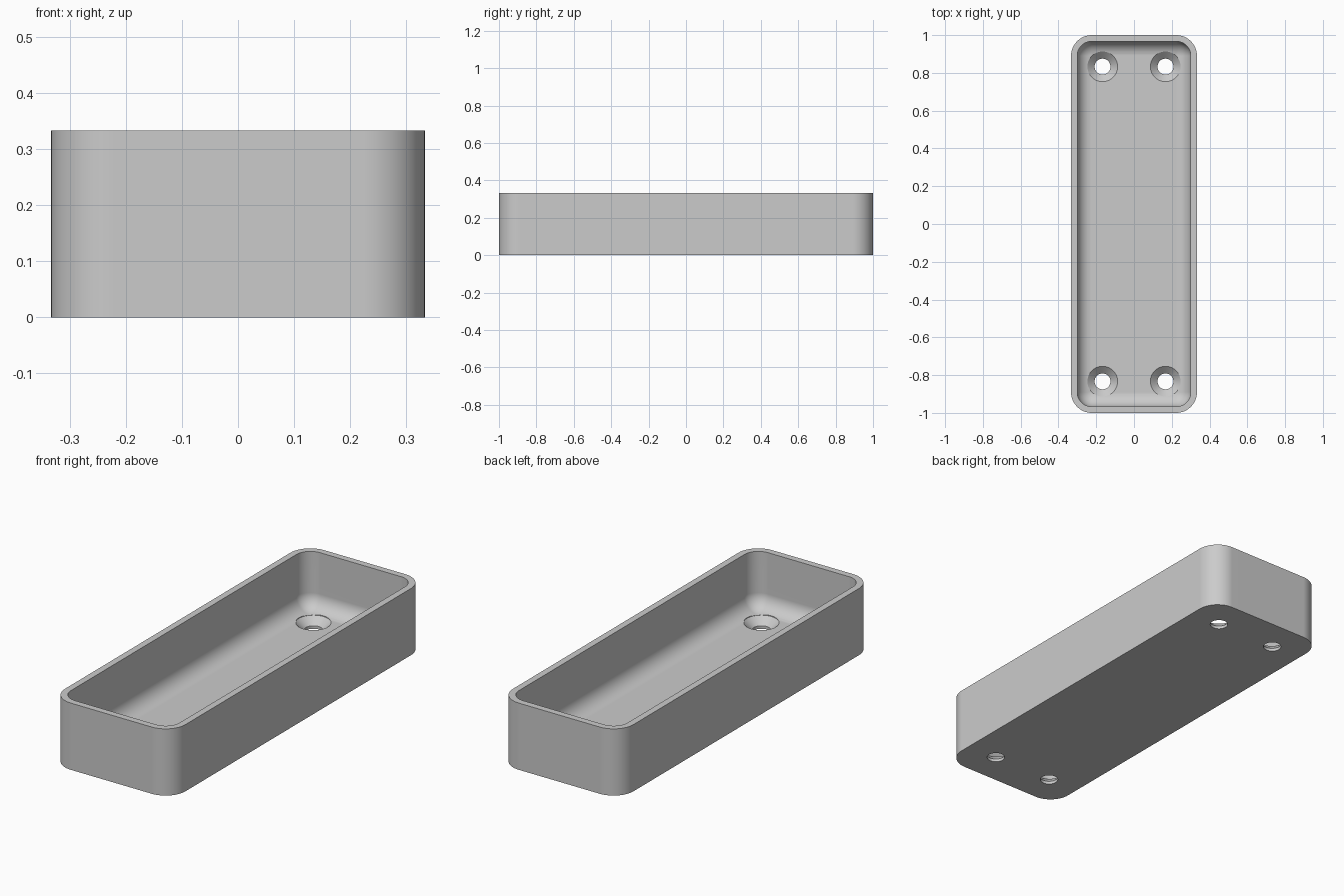
import bpy, bmesh, math

cube = bpy.data.objects.get("Cube")
if cube:
    bpy.data.objects.remove(cube, do_unlink=True)

HALF_X, HALF_Y, HEIGHT = 1 / 3, 1.0, 1 / 3
WALL, FLOOR, CORNER, FILLET = 0.033, 0.05, 0.11, 0.077
CORNER_STEPS, FILLET_STEPS = 12, 10

grey = bpy.data.materials.new("light grey")
grey.use_nodes = True
colour = (0.6, 0.6, 0.6, 1)
grey.diffuse_color = colour
grey.node_tree.nodes["Principled BSDF"].inputs["Base Color"].default_value = colour


def make_object(name, bm):
    bmesh.ops.recalc_face_normals(bm, faces=bm.faces[:])
    mesh = bpy.data.meshes.new(name)
    bm.to_mesh(mesh)
    bm.free()
    obj = bpy.data.objects.new(name, mesh)
    bpy.context.collection.objects.link(obj)
    mesh.materials.append(grey)
    return obj


def loft(bm, rings):
    """Bridge equal rings of points and cap both ends."""
    loops = [[bm.verts.new(p) for p in ring] for ring in rings]
    n = len(loops[0])
    for a, b in zip(loops, loops[1:]):
        for i in range(n):
            j = (i + 1) % n
            bm.faces.new((a[i], a[j], b[j], b[i]))
    bm.faces.new(loops[0])
    bm.faces.new(loops[-1])


def rounded_ring(inset, z):
    """Rounded rectangle, offset inwards from the outer wall."""
    r = max(CORNER - inset, 0.004)
    points = []
    for k, (sx, sy) in enumerate([(1, 1), (-1, 1), (-1, -1), (1, -1)]):
        cx, cy = sx * (HALF_X - inset - r), sy * (HALF_Y - inset - r)
        for i in range(CORNER_STEPS + 1):
            t = math.pi / 2 * (k + i / CORNER_STEPS)
            points.append((cx + r * math.cos(t), cy + r * math.sin(t), z))
    return points


def circle(x, y, r, z, n=48):
    return [(x + r * math.cos(math.tau * i / n), y + r * math.sin(math.tau * i / n), z)
            for i in range(n)]


# Tray: outer wall, rim, inner wall, filleted floor
rings = [rounded_ring(0, 0), rounded_ring(0, HEIGHT), rounded_ring(WALL, HEIGHT)]
for i in range(FILLET_STEPS + 1):
    t = math.pi / 2 * i / FILLET_STEPS
    rings.append(rounded_ring(WALL + FILLET * (1 - math.cos(t)),
                              FLOOR + FILLET * (1 - math.sin(t))))
bm = bmesh.new()
loft(bm, rings)
tray = make_object("tray", bm)

# Countersunk screw holes in the floor corners
bm = bmesh.new()
for x in (-1 / 6, 1 / 6):
    for y in (-5 / 6, 5 / 6):
        profile = [(0.042, -0.05), (0.042, 0.015), (0.08, FLOOR), (0.08, 0.15)]
        loft(bm, [circle(x, y, r, z) for r, z in profile])
cutter = make_object("screw_hole_cutter", bm)
cutter.hide_render = True

cut = tray.modifiers.new("screw_holes", 'BOOLEAN')
cut.operation = 'DIFFERENCE'
cut.solver = 'EXACT'
cut.object = cutter

bpy.context.view_layer.objects.active = tray
bpy.ops.object.select_all(action='DESELECT')
tray.select_set(True)
bpy.ops.object.modifier_apply(modifier=cut.name)
bpy.data.objects.remove(cutter, do_unlink=True)

# Smooth curves, crisp rims
bpy.ops.object.shade_smooth_by_angle(angle=math.radians(30))
normals = tray.modifiers.new("weighted_normals", 'WEIGHTED_NORMAL')
normals.keep_sharp = True
